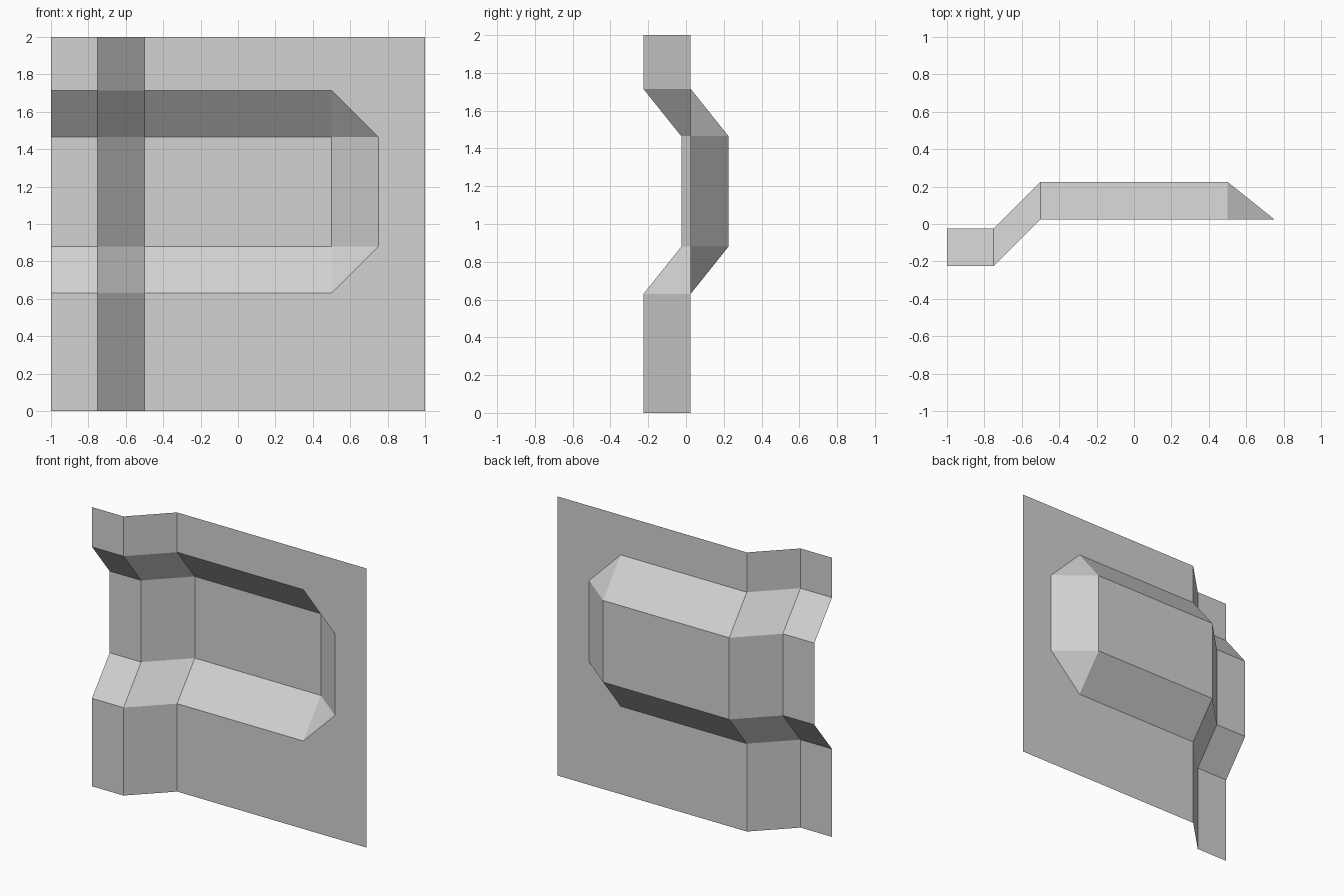
import bpy
import bmesh

cube = bpy.data.objects.get("Cube")
if cube:
    bpy.data.objects.remove(cube, do_unlink=True)

# Fold lines across the width and up the height
xs = [-1, -0.75, -0.5, 0.5, 0.75, 1]
zs = [0, 0.63, 0.88, 1.465, 1.715, 2]
FRONT, BACK, DEPTH = -0.225, 0.025, 0.2


def surface_y(col, row):
    """Stepped sheet, pushed back along the channel."""
    y = FRONT if col < 2 else BACK
    return y + (DEPTH if row in (2, 3) and col < 4 else 0)


bm = bmesh.new()
grid = [[bm.verts.new((x, surface_y(c, r), z)) for r, z in enumerate(zs)]
        for c, x in enumerate(xs)]

# Panels, with the channel's end corners split along their chamfer
for c in range(len(xs) - 1):
    for r in range(len(zs) - 1):
        a, b = grid[c][r], grid[c + 1][r]
        d, e = grid[c + 1][r + 1], grid[c][r + 1]
        if c == 3 and r == 1:
            loops = [(a, b, d), (a, d, e)]
        elif c == 3 and r == 3:
            loops = [(a, b, e), (b, d, e)]
        else:
            loops = [(a, b, d, e)]
        for loop in loops:
            bm.faces.new(loop)

mesh = bpy.data.meshes.new("folded_panel")
bm.to_mesh(mesh)
bm.free()

# Plain grey
grey = bpy.data.materials.new("light_grey")
grey.use_nodes = True
colour = (0.65, 0.65, 0.65, 1)
grey.diffuse_color = colour
grey.node_tree.nodes["Principled BSDF"].inputs["Base Color"].default_value = colour
mesh.materials.append(grey)

panel = bpy.data.objects.new("folded_panel", mesh)
bpy.context.collection.objects.link(panel)
